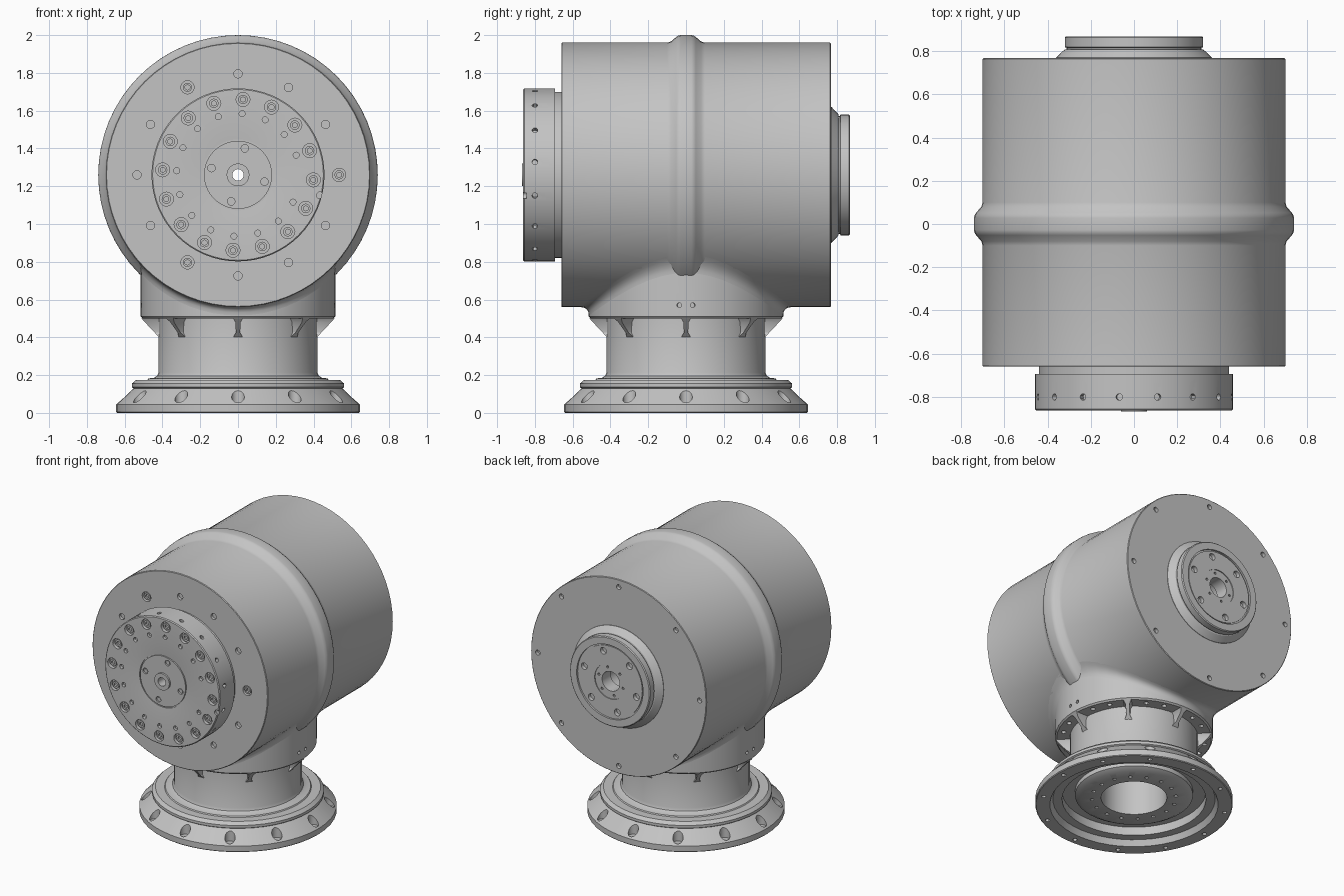
import bpy, bmesh
from math import sin, cos, radians, sqrt, tau
from mathutils import Vector, Matrix

if "Cube" in bpy.data.objects:
    bpy.data.objects.remove(bpy.data.objects["Cube"])

AXIS_Z = 1.26      # height of the horizontal drum axis
SEG = 48

grey = bpy.data.materials.new("machined_grey")
grey.use_nodes = True
grey.diffuse_color = (0.55, 0.55, 0.55, 1)
grey.node_tree.nodes["Principled BSDF"].inputs["Base Color"].default_value = (0.55, 0.55, 0.55, 1)


def drum(r, h, deg):
    """Point around the horizontal axis, angle clockwise from the top."""
    a = radians(deg)
    return Vector((r * sin(a), h, AXIS_Z + r * cos(a)))


def post(r, h, deg):
    """Point around the vertical axis, angle from the front."""
    a = radians(deg)
    return Vector((r * sin(a), -r * cos(a), h))


def finish(name, bm):
    bmesh.ops.remove_doubles(bm, verts=bm.verts, dist=1e-5)
    bmesh.ops.recalc_face_normals(bm, faces=bm.faces)
    mesh = bpy.data.meshes.new(name)
    bm.to_mesh(mesh)
    bm.free()
    mesh.materials.append(grey)
    ob = bpy.data.objects.new(name, mesh)
    bpy.context.collection.objects.link(ob)
    return ob


def loft(name, sections):
    """Skin closed cross-sections that run once around an axis."""
    bm = bmesh.new()
    rings = [[bm.verts.new(p) for p in s] for s in sections]
    m = len(rings[0])
    for i, ring in enumerate(rings):
        nxt = rings[(i + 1) % len(rings)]
        for j in range(m):
            k = (j + 1) % m
            bm.faces.new((ring[j], ring[k], nxt[k], nxt[j]))
    return finish(name, bm)


def lathe(name, place, profile, seg=SEG):
    return loft(name, [[place(r, h, 360 * i / seg) for r, h in profile]
                       for i in range(seg)])


def rods(name, items):
    """Cylinders given as (start, end, radius, sides)."""
    bm = bmesh.new()
    for p, q, rad, n in items:
        d = q - p
        m = Matrix.Translation((p + q) / 2) @ d.to_track_quat('Z', 'Y').to_matrix().to_4x4()
        bmesh.ops.create_cone(bm, cap_ends=True, segments=n, radius1=rad,
                              radius2=rad, depth=d.length, matrix=m)
    return finish(name, bm)


def drill(part, items):
    cutter = rods("drill_cutter", items)
    cutter.hide_render = True
    mod = part.modifiers.new("holes", 'BOOLEAN')
    mod.operation, mod.solver, mod.object = 'DIFFERENCE', 'EXACT', cutter
    bpy.context.view_layer.objects.active = part
    bpy.ops.object.modifier_apply(modifier=mod.name)
    bpy.data.objects.remove(cutter)


def circle(place, r, h0, h1, rad, angles, n=16):
    """Rods parallel to the axis on a bolt circle."""
    return [(place(r, h0, a), place(r, h1, a), rad, n) for a in angles]


def radial(place, r0, r1, h, rad, angles, n=12):
    return [(place(r0, h, a), place(r1, h, a), rad, n) for a in angles]


def spaced(n, start=0):
    return [start + 360 * i / n for i in range(n)]


# Main drum with its raised middle band
F, B = -0.66, 0.767
half_band = [(0.70, 0.10), (0.706, 0.08), (0.73, 0.052), (0.738, 0.04), (0.74, 0.028)]
band = [(r, -h) for r, h in half_band] + half_band[::-1]
body = lathe("main_drum", drum, [(0.08, F), (0.696, F), (0.70, F + 0.004)] + band +
             [(0.70, B - 0.004), (0.696, B), (0.08, B)], 64)
screw_angles = [90, 210, 330]
plain_angles = [a for a in spaced(12) if round(a) not in screw_angles]
drill(body, circle(drum, 0.535, F - 0.02, F + 0.02, 0.022, plain_angles) +
      circle(drum, 0.535, F - 0.02, F + 0.025, 0.035, screw_angles) +
      circle(drum, 0.645, B - 0.025, B + 0.02, 0.018, spaced(8)))

# Front output flange
hub = lathe("front_flange", drum, [
    (0.03, -0.868), (0.06, -0.868), (0.06, -0.855), (0.18, -0.855), (0.18, -0.845),
    (0.188, -0.845), (0.188, -0.852), (0.30, -0.862), (0.452, -0.862), (0.458, -0.856),
    (0.458, -0.693), (0.44, -0.693), (0.44, -0.65), (0.03, -0.65)], 64)
bolt_angles = spaced(16, 3.8)
pin_angles = [a for i, a in enumerate(bolt_angles) if i != 4]
drill(hub, circle(drum, 0.40, -0.88, -0.838, 0.037, bolt_angles) +
      circle(drum, 0.325, -0.88, -0.84, 0.016, pin_angles, 12) +
      circle(drum, 0.145, -0.88, -0.843, 0.02, spaced(4, 14.5)) +
      circle(drum, 0.447, -0.88, -0.845, 0.018, [104]) +
      radial(drum, 0.43, 0.48, -0.80, 0.015, spaced(16, 13.9)))

# Sunken socket screws
heads = rods("socket_screws",
             circle(drum, 0.40, -0.852, -0.83, 0.025, bolt_angles) +
             circle(drum, 0.535, F + 0.006, F + 0.03, 0.024, screw_angles) +
             circle(drum, 0.145, -0.85, -0.835, 0.013, spaced(4, 14.5)))
drill(heads, circle(drum, 0.40, -0.87, -0.84, 0.014, bolt_angles, 6) +
      circle(drum, 0.535, F - 0.01, F + 0.02, 0.014, screw_angles, 6))

# Rear boss
boss = lathe("rear_boss", drum, [
    (0.07, 0.76), (0.36, 0.76), (0.36, 0.77), (0.322, 0.806), (0.312, 0.808),
    (0.312, 0.815), (0.32, 0.818), (0.32, 0.862), (0.314, 0.868), (0.265, 0.868),
    (0.265, 0.855), (0.255, 0.855), (0.255, 0.862), (0.125, 0.862), (0.125, 0.856),
    (0.07, 0.856)])
drill(boss, circle(drum, 0.215, 0.835, 0.88, 0.024, spaced(6, 15)) +
      circle(drum, 0.10, 0.835, 0.88, 0.009, spaced(6, 15), 10))

# Neck below the drum
NECK = 0.515
neck = lathe("neck", post, [(0, 0.5), (0.505, 0.5), (NECK, 0.51), (NECK, 0.80), (0, 0.80)])
drill(neck, circle(post, 0.467, 0.48, 0.525, 0.016, spaced(8, 15) + spaced(8, 30), 12) +
      radial(post, 0.49, 0.54, 0.57, 0.012, [86, 94, 266, 274]))


# Rounded joint between neck and drum
def joint_section(deg, d=0.045, steps=5):
    s = sin(radians(deg))
    under = lambda r: AXIS_Z - sqrt(0.70 ** 2 - (r * s) ** 2)
    p0 = post(NECK, under(NECK) - d, deg)
    p1 = post(NECK, under(NECK), deg)
    p2 = post(NECK + d, under(NECK + d), deg)
    arc = []
    for i in range(steps + 1):
        t = i / steps
        arc.append(p0 * (1 - t) ** 2 + p1 * 2 * t * (1 - t) + p2 * t * t)
    return arc + [post(NECK - 0.03, under(NECK) + 0.03, deg)]


loft("neck_joint", [joint_section(a) for a in spaced(SEG)])

# Column and stepped foot, hollow underneath
foot = lathe("column_and_foot", post, [
    (0, 0.49), (0.215, 0.49), (0.215, 0.05), (0.35, 0.05), (0.385, 0.07), (0.385, 0.10),
    (0.47, 0.10), (0.47, 0.04), (0.53, 0.04), (0.55, 0), (0.64, 0), (0.645, 0.005),
    (0.645, 0.045), (0.553, 0.13), (0.562, 0.136), (0.562, 0.155), (0.54, 0.175),
    (0.48, 0.175), (0.475, 0.182), (0.445, 0.186), (0.428, 0.196), (0.42, 0.215),
    (0.42, 0.502), (0, 0.502)])
drill(foot, circle(post, 0.60, 0.045, 0.22, 0.034, spaced(12), 20) +
      circle(post, 0.60, -0.02, 0.025, 0.015, spaced(12), 12) +
      circle(post, 0.275, 0.03, 0.075, 0.013, spaced(16), 10))

# Gusset ribs: rows of height, outer radius, half width
rib_rows = [(0.502, 0.512, 0.028), (0.48, 0.493, 0.014), (0.425, 0.441, 0.011), (0.40, 0.418, 0.025)]
bm = bmesh.new()
for a in spaced(8):
    turn = Matrix.Rotation(radians(a), 3, 'Z')
    rows = [[bm.verts.new(turn @ Vector((x, -r, z)))
             for x, r in ((-w, out), (w, out), (w, 0.40), (-w, 0.40))]
            for z, out, w in rib_rows]
    for up, low in zip(rows, rows[1:]):
        for j in range(4):
            k = (j + 1) % 4
            bm.faces.new((up[j], up[k], low[k], low[j]))
    bm.faces.new(rows[0])
    bm.faces.new(rows[-1])
finish("gusset_ribs", bm)

# Smooth curved faces, keep machined edges sharp
for ob in bpy.context.collection.objects:
    if ob.type == 'MESH' and grey.name in ob.data.materials:
        bpy.ops.object.select_all(action='DESELECT')
        ob.select_set(True)
        bpy.context.view_layer.objects.active = ob
        bpy.ops.object.shade_smooth_by_angle(angle=radians(30))
